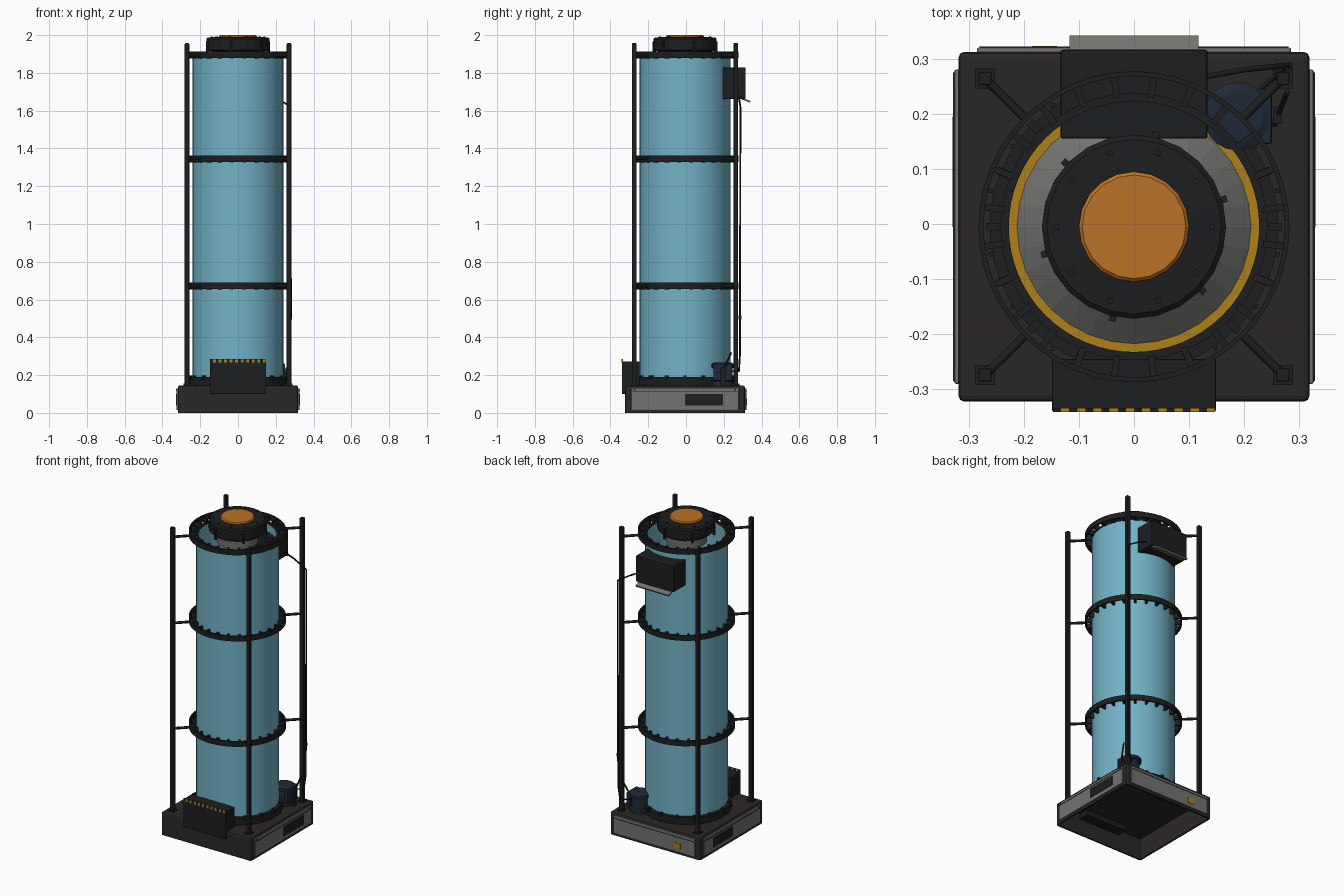
import bpy, bmesh
from math import sin, cos, pi, radians
from mathutils import Vector

if "Cube" in bpy.data.objects:
    bpy.data.objects.remove(bpy.data.objects["Cube"])

CY = -0.005  # y of the main axis


def mat(name, r, g, b):
    m = bpy.data.materials.new(name)
    m.diffuse_color = (r, g, b, 1)
    m.use_nodes = True
    m.node_tree.nodes["Principled BSDF"].inputs["Base Color"].default_value = m.diffuse_color
    return m


BLACK = mat("black", 0.012, 0.013, 0.014)
DARK = mat("dark_base", 0.024, 0.021, 0.02)
BLUE = mat("tube_blue", 0.17, 0.45, 0.57)
ORANGE = mat("orange", 0.5, 0.17, 0.02)
GOLD = mat("gold", 0.42, 0.22, 0.01)
GREY = mat("panel_grey", 0.17, 0.17, 0.16)
NAVY = mat("navy", 0.014, 0.022, 0.04)


def add(name, bm, m, smooth=False):
    bmesh.ops.recalc_face_normals(bm, faces=bm.faces)
    me = bpy.data.meshes.new(name)
    bm.to_mesh(me)
    bm.free()
    ob = bpy.data.objects.new(name, me)
    bpy.context.collection.objects.link(ob)
    me.materials.append(m)
    if smooth:
        bpy.ops.object.select_all(action='DESELECT')
        ob.select_set(True)
        bpy.context.view_layer.objects.active = ob
        bpy.ops.object.shade_smooth_by_angle(angle=radians(30))
    return ob


def box(name, x0, x1, y0, y1, z0, z1, m, bevel=0):
    bm = bmesh.new()
    bmesh.ops.create_cube(bm, size=1)
    for v in bm.verts:
        v.co = ((x0 + x1) / 2 + v.co.x * (x1 - x0), (y0 + y1) / 2 + v.co.y * (y1 - y0),
                (z0 + z1) / 2 + v.co.z * (z1 - z0))
    if bevel:
        bmesh.ops.bevel(bm, geom=bm.edges[:], offset=bevel, segments=2, affect='EDGES', profile=0.5)
    return add(name, bm, m)


def lathe(name, prof, n, m, closed=False, x=0, y=CY, smooth=False):
    """Revolve (radius, z) points; closed joins the last point to the first."""
    bm = bmesh.new()
    rings = [[bm.verts.new((x + r * cos(2 * pi * i / n), y + r * sin(2 * pi * i / n), z))
              for i in range(n)] for r, z in prof]
    for k in range(len(rings) if closed else len(rings) - 1):
        a, b = rings[k], rings[(k + 1) % len(rings)]
        for i in range(n):
            j = (i + 1) % n
            bm.faces.new((a[i], a[j], b[j], b[i]))
    if not closed:
        bm.faces.new(rings[0])
        bm.faces.new(rings[-1])
    return add(name, bm, m, smooth)


def ring(name, r0, r1, z0, z1, n, m, smooth=False):
    return lathe(name, [(r0, z0), (r1, z0), (r1, z1), (r0, z1)], n, m, True, smooth=smooth)


def radial_blocks(name, count, r0, r1, width, z0, z1, m, offset=0):
    """Small blocks set around the axis, joined in one mesh."""
    bm = bmesh.new()
    for k in range(count):
        a = radians(offset) + 2 * pi * k / count
        vs = bmesh.ops.create_cube(bm, size=1)['verts']
        for v in vs:
            r, t, z = (r0 + r1) / 2 + v.co.x * (r1 - r0), v.co.y * width, (z0 + z1) / 2 + v.co.z * (z1 - z0)
            v.co = (r * cos(a) - t * sin(a), CY + r * sin(a) + t * cos(a), z)
    return add(name, bm, m)


def cable(name, pts, radius, m):
    cu = bpy.data.curves.new(name, 'CURVE')
    cu.dimensions = '3D'
    cu.bevel_depth = radius
    cu.bevel_resolution = 1
    cu.use_fill_caps = True
    sp = cu.splines.new('POLY')
    sp.points.add(len(pts) - 1)
    for p, c in zip(sp.points, pts):
        p.co = (*c, 1)
    ob = bpy.data.objects.new(name, cu)
    bpy.context.collection.objects.link(ob)
    cu.materials.append(m)
    return ob


# Hollow base, open underneath
bm = bmesh.new()
bmesh.ops.create_cube(bm, size=1)
for v in bm.verts:
    v.co = (v.co.x * 0.636, CY + v.co.y * 0.634, 0.0725 + v.co.z * 0.145)
bmesh.ops.bevel(bm, geom=[e for e in bm.edges if max(v.co.z for v in e.verts) > 0.1],
                offset=0.01, segments=2, affect='EDGES', profile=0.5)
bmesh.ops.delete(bm, geom=[f for f in bm.faces if f.calc_center_median().z < 0.001], context='FACES')
base = add("base_shell", bm, DARK)
sol = base.modifiers.new("wall", 'SOLIDIFY')
sol.thickness = 0.012
sol.offset = -1

# Side and back panels with dark vents
for s, side in ((-1, "left"), (1, "right")):
    x0, x1 = sorted((s * 0.31, s * 0.326))
    box(side + "_panel", x0, x1, -0.29, 0.28, 0.015, 0.13, GREY, 0.004)
    x0, x1 = sorted((s * 0.315, s * 0.329))
    box(side + "_vent", x0, x1, -0.005, 0.195, 0.04, 0.1, BLACK)
    x0, x1 = sorted((s * 0.315, s * 0.328))
    box(side + "_panel_seam", x0, x1, -0.285, 0.275, 0.11, 0.114, DARK)
    for y in (-0.273, 0.26):
        box(side + "_panel_bolt", x0, x1, y - 0.005, y + 0.005, 0.118, 0.126, BLACK)
box("back_panel", -0.285, 0.285, 0.305, 0.32, 0.015, 0.13, GREY, 0.004)
box("back_panel_seam", -0.28, 0.28, 0.31, 0.322, 0.11, 0.114, DARK)
box("warning_plate", -0.185, -0.14, 0.315, 0.323, 0.04, 0.075, GOLD)

# Front control box and its striped strip
box("front_box", -0.149, 0.149, -0.34, -0.245, 0.1, 0.272, BLACK, 0.004)
for i in range(20):
    x = -0.147 + i * 0.0147
    box("hazard_stripe", x, x + 0.0147, -0.341, -0.334, 0.266, 0.285, GOLD if i % 2 else BLACK)

# Main tube, its collars and inner floor
ring("main_tube", 0.229, 0.24, 0.17, 1.886, 64, BLUE, True)
ring("tube_top_lip", 0.227, 0.242, 1.878, 1.89, 64, BLACK, True)
ring("tube_foot_collar", 0.226, 0.262, 0.14, 0.19, 48, BLACK, True)
radial_blocks("foot_collar_bolts", 16, 0.245, 0.268, 0.014, 0.175, 0.198, BLACK)
ring("floor_gold_ring", 0.205, 0.229, 0.17, 0.2, 32, GOLD)
lathe("inner_floor_cone", [(0.212, 0.19), (0.212, 0.2), (0.12, 0.28)], 32, GREY)

# Hoops with spacers, and struts out to the corner posts
corners = [(sx * 0.27, CY + sy * 0.269) for sx in (-1, 1) for sy in (-1, 1)]
for z in (0.672, 1.345, 1.895):
    ring("hoop", 0.273, 0.282, z - 0.017, z + 0.017, 48, BLACK, True)
    radial_blocks("hoop_spacers", 24, 0.236, 0.276, 0.012, z - 0.02, z + 0.012, BLACK, 7.5)
    for x, y in corners:
        d = Vector((x, y - CY, 0)).normalized()
        cable("hoop_strut", [(d.x * 0.278, CY + d.y * 0.278, z), (x, y, z)], 0.008, BLACK)

# Corner posts
for x, y in corners:
    box("corner_post", x - 0.012, x + 0.012, y - 0.012, y + 0.012, 0.13, 1.957, BLACK, 0.003)
    box("post_foot", x - 0.018, x + 0.018, y - 0.018, y + 0.018, 0.14, 0.155, BLACK)

# Top cap with orange lens, bolts and clips
lathe("cap_neck", [(0.12, 1.84), (0.12, 1.91)], 24, GREY)
lathe("top_cap", [(0.145, 1.9), (0.145, 1.915), (0.167, 1.92), (0.167, 1.98), (0.158, 1.988), (0.1, 1.99)],
      24, BLACK)
lathe("orange_lens", [(0.1, 1.98), (0.1, 1.994), (0.094, 2.0)], 20, ORANGE)
radial_blocks("cap_bolts", 10, 0.136, 0.146, 0.01, 1.985, 1.993, BLACK)
radial_blocks("cap_clips", 6, 0.16, 0.176, 0.012, 1.9, 1.965, BLACK, 17)

# Upper rear box with tilted shade plate
box("rear_box", -0.133, 0.133, 0.155, 0.316, 1.663, 1.828, BLACK, 0.004)
plate = box("rear_shade_plate", -0.117, 0.117, -0.04, 0.04, -0.005, 0.005, GREY)
plate.location = (0, 0.303, 1.662)
plate.rotation_euler = (radians(-22), 0, 0)

# Pump at the back right corner of the base
lathe("pump_body", [(0.062, 0.14), (0.062, 0.165), (0.05, 0.17), (0.05, 0.235), (0.062, 0.24),
                    (0.062, 0.258), (0.045, 0.266)], 20, NAVY, x=0.188, y=0.195)
box("pump_block", 0.225, 0.25, 0.145, 0.245, 0.17, 0.26, NAVY, 0.004)
box("pump_valve", 0.252, 0.268, 0.182, 0.208, 0.14, 0.24, BLACK)
cable("pump_outlet", [(0.24, 0.195, 0.215), (0.26, 0.195, 0.215)], 0.018, NAVY)

# Power cable from the rear box down to the pump
cable("power_cable", [(0.12, 0.265, 1.71), (0.2, 0.28, 1.67), (0.28, 0.288, 1.62), (0.28, 0.286, 0.52),
                      (0.278, 0.285, 0.3), (0.27, 0.28, 0.22), (0.2, 0.22, 0.22)], 0.005, BLACK)
box("cable_clip", 0.274, 0.287, 0.278, 0.293, 0.495, 0.515, BLACK)
cable("pump_lever", [(0.262, 0.2, 0.235), (0.278, 0.24, 0.32)], 0.005, BLACK)

# Small bolts on the base top
for sx in (-1, 1):
    for x, y in ((0.26, 0.06), (0.26, -0.055), (0.22, 0.14), (0.22, -0.15), (0.147, 0.215), (0.147, -0.225)):
        box("base_bolt", sx * x - 0.004, sx * x + 0.004, y - 0.004, y + 0.004, 0.14, 0.15, BLACK)
